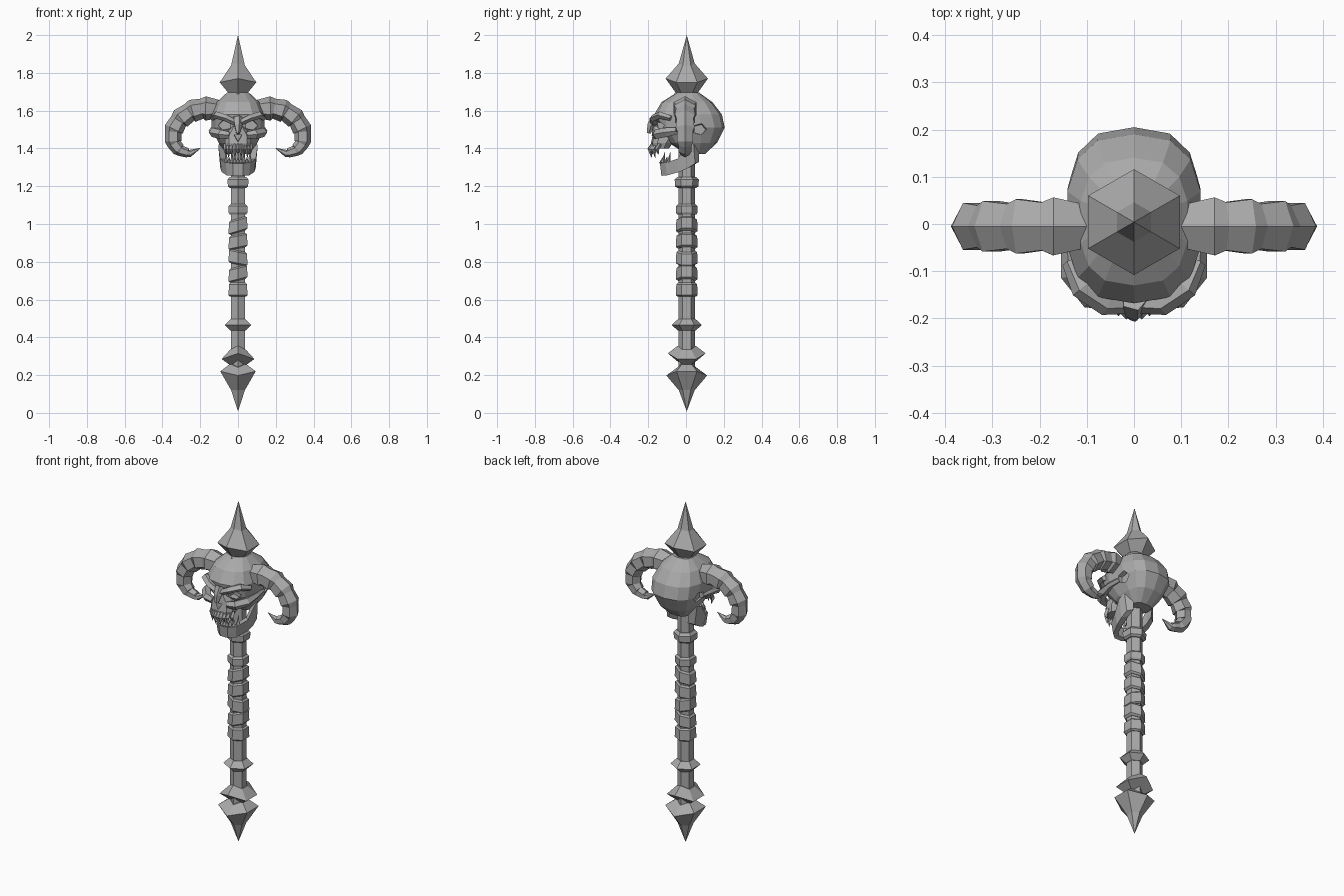
import bpy, bmesh, math
from mathutils import Vector

if "Cube" in bpy.data.objects:
    bpy.data.objects.remove(bpy.data.objects["Cube"])

GREY = (0.4, 0.4, 0.4, 1)
stone = bpy.data.materials.new("plain_grey")
stone.use_nodes = True
stone.diffuse_color = GREY
stone.node_tree.nodes["Principled BSDF"].inputs["Base Color"].default_value = GREY


def loft(name, rings, mirror=False):
    """Skin a stack of equal-length rings, capping both ends."""
    bm = bmesh.new()
    for side in ((1, -1) if mirror else (1,)):
        rows = [[bm.verts.new((p[0] * side, p[1], p[2])) for p in r] for r in rings]
        n = len(rows[0])
        for a, b in zip(rows, rows[1:]):
            for i in range(n):
                bm.faces.new((a[i], a[(i + 1) % n], b[(i + 1) % n], b[i]))
        bm.faces.new(rows[0])
        bm.faces.new(rows[-1])
    bmesh.ops.remove_doubles(bm, verts=bm.verts, dist=1e-5)
    bmesh.ops.recalc_face_normals(bm, faces=bm.faces)
    mesh = bpy.data.meshes.new(name)
    bm.to_mesh(mesh)
    bm.free()
    mesh.materials.append(stone)
    ob = bpy.data.objects.new(name, mesh)
    bpy.context.collection.objects.link(ob)
    return ob


def hexes(name, profile, tilt=0.0):
    """Six-sided turning; each row is radius, z and lift of the front and back corners."""
    rings = []
    for r, z, lift in profile:
        ring = []
        for i in range(6):
            a = math.radians(30 + 60 * i)
            x, y = r * math.cos(a), r * math.sin(a)
            ring.append((x, y + 0.004, z + tilt * x + (lift if i % 3 == 1 else 0)))
        rings.append(ring)
    return loft(name, rings)


def tube(name, path, sides=6, ref=(0, 1, 0), squash=1.0, mirror=False):
    """Tapered tube; each row of the path is x, y, z, radius."""
    pts = [Vector(p[:3]) for p in path]
    rings = []
    for i, p in enumerate(pts):
        t = (pts[min(i + 1, len(pts) - 1)] - pts[max(i - 1, 0)]).normalized()
        u = (Vector(ref) - t * t.dot(Vector(ref))).normalized()
        v = t.cross(u)
        r = path[i][3]
        rings.append([p + r * (v * math.cos(k * math.tau / sides)
                               + u * squash * math.sin(k * math.tau / sides))
                      for k in range(sides)])
    return loft(name, rings, mirror)


def shell(name, rows, n=14, power=0.75):
    """Rounded slices; each row is z, half width, front y, back y."""
    rings = []
    for z, w, f, b in rows:
        ring = []
        for i in range(n):
            a = math.tau * i / n + math.pi / 2
            c, s = math.cos(a), math.sin(a)
            x = w * math.copysign(abs(c) ** power, c)
            y = (f + b) / 2 + (b - f) / 2 * math.copysign(abs(s) ** power, s)
            ring.append((x, y, z))
        rings.append(ring)
    return loft(name, rings)


def carve(target, cutters):
    """Cut shapes out of a part and discard the cutters."""
    for c in cutters:
        c.hide_render = True
        m = target.modifiers.new("cut", "BOOLEAN")
        m.operation, m.solver, m.object = "DIFFERENCE", "EXACT", c
    deps = bpy.context.evaluated_depsgraph_get()
    mesh = bpy.data.meshes.new_from_object(target.evaluated_get(deps))
    target.modifiers.clear()
    target.data = mesh
    for c in cutters:
        bpy.data.objects.remove(c)


# Shaft, rings and the two spikes
hexes("shaft", [(.044, .2, 0), (.044, 1.7, 0)])
hexes("top_spike", [(.055, 1.69, 0), (.112, 1.75, .02), (.042, 1.84, .01), (0, 2, 0)])
hexes("top_spike_collar", [(.062, 1.66, 0), (.066, 1.69, 0), (.05, 1.71, 0)])
hexes("bottom_spike", [(0, .008, 0), (.042, .12, 0), (.108, .22, -.022), (.048, .26, -.02)])
hexes("lower_ring", [(.044, .25, .03), (.1, .285, .03), (.048, .335, .02)])
hexes("small_ring", [(.046, .435, 0), (.08, .465, 0), (.046, .497, 0)])
hexes("neck_ring", [(.05, 1.19, 0), (.062, 1.2, 0), (.064, 1.235, 0), (.05, 1.25, 0)])
hexes("grip_top_ring", [(.05, 1.05, 0), (.057, 1.06, 0), (.057, 1.095, 0), (.046, 1.105, 0)])
for i in range(5):
    z = .615 + .085 * i
    hexes(f"grip_wrap_{i}", [(.047, z, 0), (.058, z + .008, 0), (.055, z + .066, 0),
                             (.046, z + .074, 0)], tilt=(0, .25, -.2, .2, .3)[i])

# Cranium with eye sockets and temple hollows
cranium = shell("cranium", [
    (1.37, .06, 0, .1), (1.43, .105, -.09, .165), (1.51, .142, -.155, .205),
    (1.58, .144, -.168, .19), (1.645, .115, -.13, .14), (1.695, .06, -.05, .07)])
sockets = tube("socket_cutter", [(.073, -.3, 1.522, .043), (.07, -.1, 1.522, .034)],
               sides=5, ref=(0, 0, 1), squash=.75, mirror=True)
temples = tube("temple_cutter", [(.2, .075, 1.5, .06), (.115, .07, 1.5, .035)],
               sides=5, ref=(0, 0, 1), squash=.8, mirror=True)
carve(cranium, [sockets, temples])

# Upper jaw with the nose opening
muzzle = shell("upper_jaw", [
    (1.4, .062, -.18, -.09), (1.43, .072, -.185, -.07), (1.47, .07, -.18, -.04),
    (1.52, .03, -.178, -.06)], n=10)
nose = tube("nose_cutter", [(0, -.3, 1.455, .032), (0, -.14, 1.46, .022)],
            sides=3, ref=(1, 0, 0), mirror=False)
carve(muzzle, [nose])

# Brow, nose bridge and cheekbones
tube("brow", [(.012, -.17, 1.535, .02), (.06, -.17, 1.56, .024), (.11, -.135, 1.577, .025),
              (.135, -.08, 1.56, .018)], sides=5, ref=(0, 0, 1), squash=.8, mirror=True)
tube("nose_bridge", [(0, -.16, 1.56, .028), (0, -.185, 1.52, .022), (0, -.198, 1.48, .01)], sides=5)
tube("cheekbone", [(.045, -.165, 1.47, .018), (.09, -.155, 1.475, .026),
                   (.13, -.105, 1.485, .026), (.138, -.03, 1.495, .017), (.13, .04, 1.5, .015)],
     sides=5, ref=(0, 0, 1), mirror=True)

# Lower jaw, one bar bent around from hinge to hinge: x, y, bottom, top
half = [(.1, .04, 1.32, 1.43), (.104, .0, 1.295, 1.41), (.095, -.045, 1.275, 1.345),
        (.065, -.11, 1.257, 1.325), (.028, -.138, 1.255, 1.32)]
bar = half + [(-x, y, a, b) for x, y, a, b in reversed(half)]
loft("lower_jaw", [[(x, y, b), (x * .9, y + .008, a), (x * .6, y + .03, a + .01),
                    (x * .68, y + .03, b)] for x, y, a, b in bar])

# Teeth
for i in range(-4, 5):
    x = i * .0165
    long = .075 if abs(i) in (1, 3) else .058
    y = -.185 + 9 * x * x
    tube(f"upper_tooth_{i + 4}", [(x, y + .01, 1.425, .009), (x, y - .008, 1.395, .012),
                                  (x, y, 1.425 - long, .001)], sides=4)
    x *= .95
    y = -.128 + 10 * x * x
    long = .07 if abs(i) in (2, 4) else .045
    tube(f"lower_tooth_{i + 4}", [(x, y + .01, 1.305, .009), (x, y - .003, 1.325, .011),
                                  (x, y + .006, 1.31 + long, .001)], sides=4)

# Horns: stepped segments curling outward, down and back in
spine = [(.07, 1.608, .05), (.185, 1.612, .062), (.25, 1.597, .058), (.31, 1.553, .054),
         (.343, 1.495, .05), (.343, 1.43, .043), (.31, 1.39, .034), (.262, 1.375, .024)]
path = []
for (x, z, r), (nx, nz, nr) in zip(spine, spine[1:]):
    path.append((x + (nx - x) * .1, -.005, z + (nz - z) * .1, r * .86))
    path.append((x + (nx - x) * .88, -.005, z + (nz - z) * .88, nr * 1.04))
path += [(.255, -.005, 1.374, .019), (.198, -.005, 1.402, .001)]
tube("horns", path, sides=6, mirror=True, squash=1.1)
